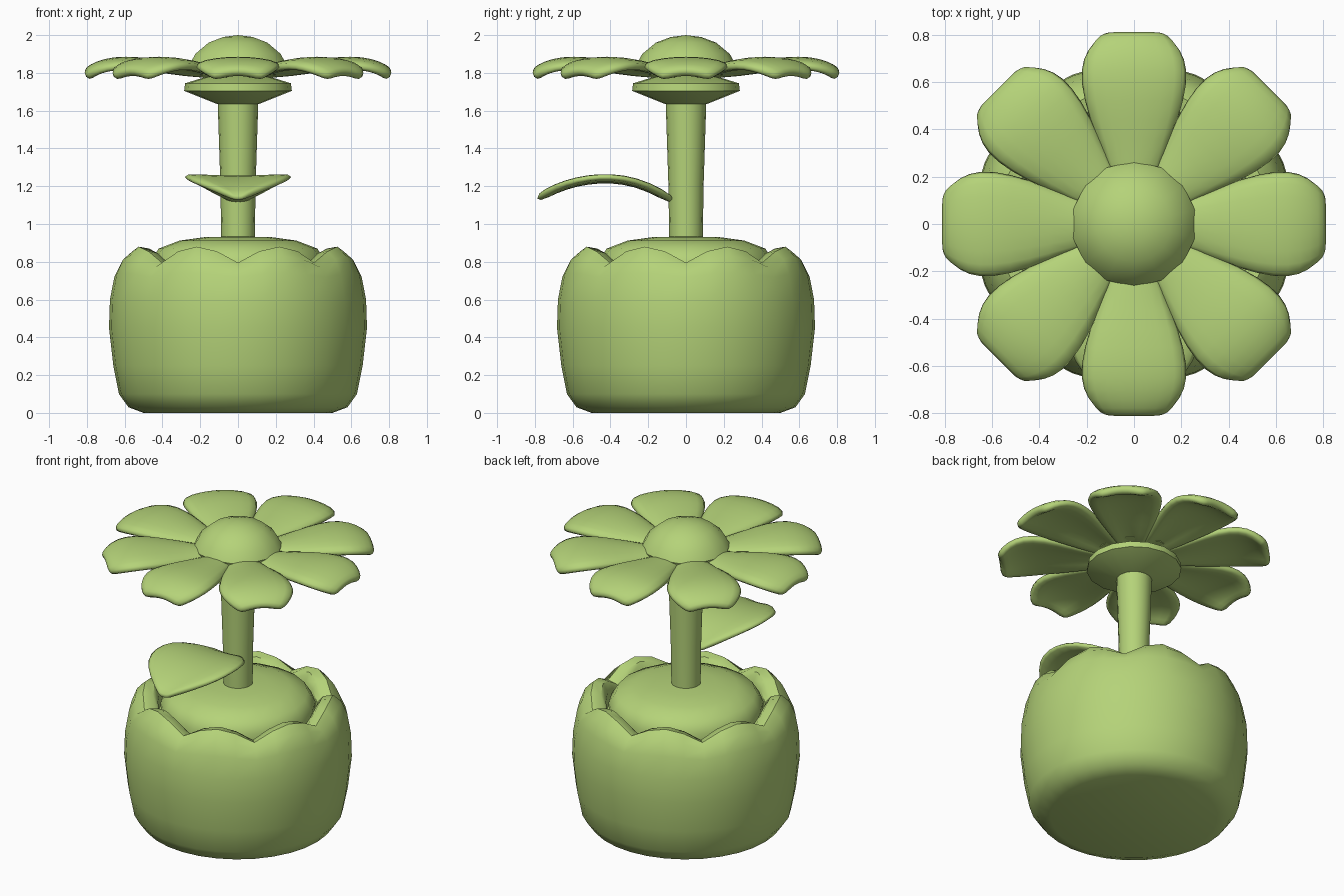
import bpy, bmesh, math

if "Cube" in bpy.data.objects:
    bpy.data.objects.remove(bpy.data.objects["Cube"])

green = bpy.data.materials.new("green")
green.diffuse_color = (0.46, 0.65, 0.19, 1)
green.use_nodes = True
green.node_tree.nodes["Principled BSDF"].inputs["Base Color"].default_value = green.diffuse_color


def finish(name, bm, angle=40):
    bmesh.ops.remove_doubles(bm, verts=bm.verts, dist=1e-5)
    me = bpy.data.meshes.new(name)
    bm.to_mesh(me)
    bm.free()
    ob = bpy.data.objects.new(name, me)
    bpy.context.collection.objects.link(ob)
    me.materials.append(green)
    bpy.ops.object.select_all(action='DESELECT')
    ob.select_set(True)
    bpy.context.view_layer.objects.active = ob
    bpy.ops.object.shade_smooth_by_angle(angle=math.radians(angle))
    return ob


def lathe(name, profile, segs, wave=None, angle=40):
    """Spin (radius, z) points; wave(theta, index) lowers points."""
    bm = bmesh.new()
    rings = []
    for k in range(segs):
        t = 2 * math.pi * k / segs
        rings.append([bm.verts.new((r * math.sin(t), -r * math.cos(t),
                                    z + (wave(t, i) if wave else 0)))
                      for i, (r, z) in enumerate(profile)])
    for k in range(segs):
        a, b = rings[k], rings[(k + 1) % segs]
        for i in range(len(profile) - 1):
            bm.faces.new((a[i], b[i], b[i + 1], a[i + 1]))
    bmesh.ops.remove_doubles(bm, verts=bm.verts, dist=1e-5)
    bmesh.ops.recalc_face_normals(bm, faces=bm.faces)
    return finish(name, bm, angle)


def blade(name, stations, edge, thick, turn):
    """Curved leaf shape from (distance, half width, z) stations."""
    bm = bmesh.new()
    cols = [-1, -0.5, 0, 0.5, 1]
    rows = [[bm.verts.new((u * w, d, z + edge * u * u)) for u in cols]
            for d, w, z in stations]
    for a, b in zip(rows, rows[1:]):
        for j in range(4):
            bm.faces.new((a[j], a[j + 1], b[j + 1], b[j]))
    ob = finish(name, bm, 60)
    ob.rotation_euler.z = turn
    solid = ob.modifiers.new("thickness", 'SOLIDIFY')
    solid.thickness, solid.offset = thick, 0
    sub = ob.modifiers.new("rounding", 'SUBSURF')
    sub.levels = sub.render_levels = 1
    # keep smoothing after the geometry is made
    ob.modifiers.move(len(ob.modifiers) - 1, 0)
    ob.modifiers.move(len(ob.modifiers) - 1, 0)
    return ob


# Pot with eight scallops around a rolled rim
pot = [(0, 0), (0.5, 0), (0.58, 0.03), (0.63, 0.1), (0.66, 0.25), (0.683, 0.45),
       (0.678, 0.6), (0.655, 0.74), (0.62, 0.83), (0.57, 0.88), (0.51, 0.87),
       (0.48, 0.82), (0.48, 0.72), (0, 0.72)]
weight = {7: 0.25, 8: 0.7, 9: 1, 10: 1, 11: 0.7}
lathe("pot", pot, 32,
      lambda t, i: -0.085 * weight.get(i, 0) * (1 - abs(math.sin(4 * t))))

# Domed soil
lathe("soil", [(0, 0.72), (0.46, 0.72), (0.465, 0.8), (0.42, 0.87), (0.31, 0.912),
               (0.18, 0.93), (0, 0.935)], 20)

# Stem and cup under the flower
lathe("stem", [(0, 0.85), (0.088, 0.85), (0.093, 1.2), (0.108, 1.66), (0, 1.66)], 16)
lathe("flower_cup", [(0, 1.635), (0.11, 1.635), (0.285, 1.705), (0.28, 1.745),
                     (0.15, 1.785), (0, 1.79)], 16, angle=35)

# Flower centre
lathe("flower_centre", [(0, 1.79), (0.25, 1.79), (0.265, 1.84), (0.232, 1.9),
                        (0.16, 1.96), (0.08, 1.99), (0, 2.0)], 14)

# Petals
petal = [(0.1, 0.06, 1.81), (0.28, 0.125, 1.825), (0.45, 0.195, 1.852),
         (0.6, 0.232, 1.865), (0.7, 0.222, 1.853), (0.77, 0.175, 1.825),
         (0.805, 0.125, 1.795)]
for k in range(8):
    blade(f"petal_{k + 1}", petal, -0.03, 0.055, k * math.pi / 4)

# Single leaf, arching forward
leaf = [(0.06, 0.05, 1.115), (0.2, 0.2, 1.195), (0.33, 0.285, 1.232),
        (0.46, 0.295, 1.238), (0.58, 0.265, 1.22), (0.69, 0.17, 1.185),
        (0.79, 0.03, 1.13)]
blade("leaf", leaf, 0.015, 0.042, math.pi)
